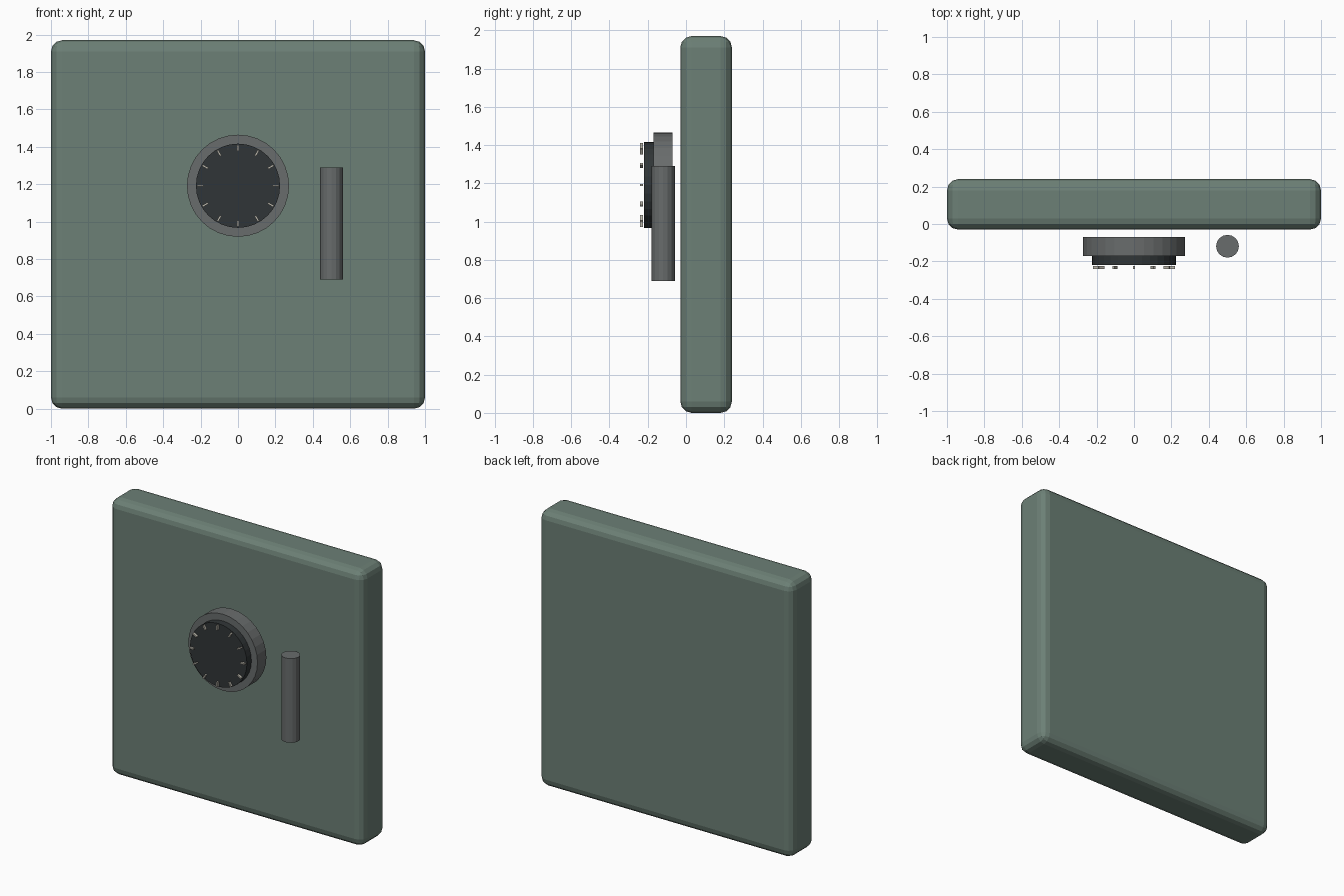
import bpy
from math import pi, sin, cos

if "Cube" in bpy.data.objects:
    bpy.data.objects.remove(bpy.data.objects["Cube"])

DIAL_Z = 1.192


def material(name, rgb):
    m = bpy.data.materials.new(name)
    m.diffuse_color = (*rgb, 1)
    m.use_nodes = True
    m.node_tree.nodes["Principled BSDF"].inputs["Base Color"].default_value = m.diffuse_color
    return m


green = material("green_paint", (0.15, 0.215, 0.18))
steel = material("steel", (0.14, 0.15, 0.15))
black = material("dark_face", (0.03, 0.036, 0.038))
pale = material("pale_mark", (0.5, 0.48, 0.42))


def box(name, size, loc, mat, rot=(0, 0, 0)):
    bpy.ops.mesh.primitive_cube_add(size=1, location=loc)
    o = bpy.context.object
    o.name, o.scale, o.rotation_euler = name, size, rot
    bpy.ops.object.transform_apply(location=False, rotation=False, scale=True)
    o.data.materials.append(mat)
    return o


def cylinder(name, r, depth, loc, mat, sides, rot=(0, 0, 0)):
    bpy.ops.mesh.primitive_cylinder_add(vertices=sides, radius=r, depth=depth,
                                        location=loc, rotation=rot)
    o = bpy.context.object
    o.name = name
    o.data.materials.append(mat)
    return o


# Door slab with rounded edges
door = box("door", (2, 0.27, 1.97), (0, 0.105, 0.985), green)
bev = door.modifiers.new("bevel", 'BEVEL')
bev.width, bev.segments = 0.06, 3

# Dial: base ring and dark face, standing just off the door
cylinder("dial_ring", 0.273, 0.1, (0, -0.12, DIAL_Z), steel, 32, (pi / 2, 0, 0))
cylinder("dial_face", 0.225, 0.05, (0, -0.195, DIAL_Z), black, 32, (pi / 2, 0, 0))

# Twelve radial marks
for i in range(12):
    a = i * pi / 6
    box(f"dial_mark_{i + 1}", (0.01, 0.016, 0.034),
        (0.202 * sin(a), -0.232, DIAL_Z + 0.202 * cos(a)), pale, (0, a, 0))

# Upright bar handle
cylinder("handle", 0.061, 0.6, (0.5, -0.119, 0.99), steel, 16)
